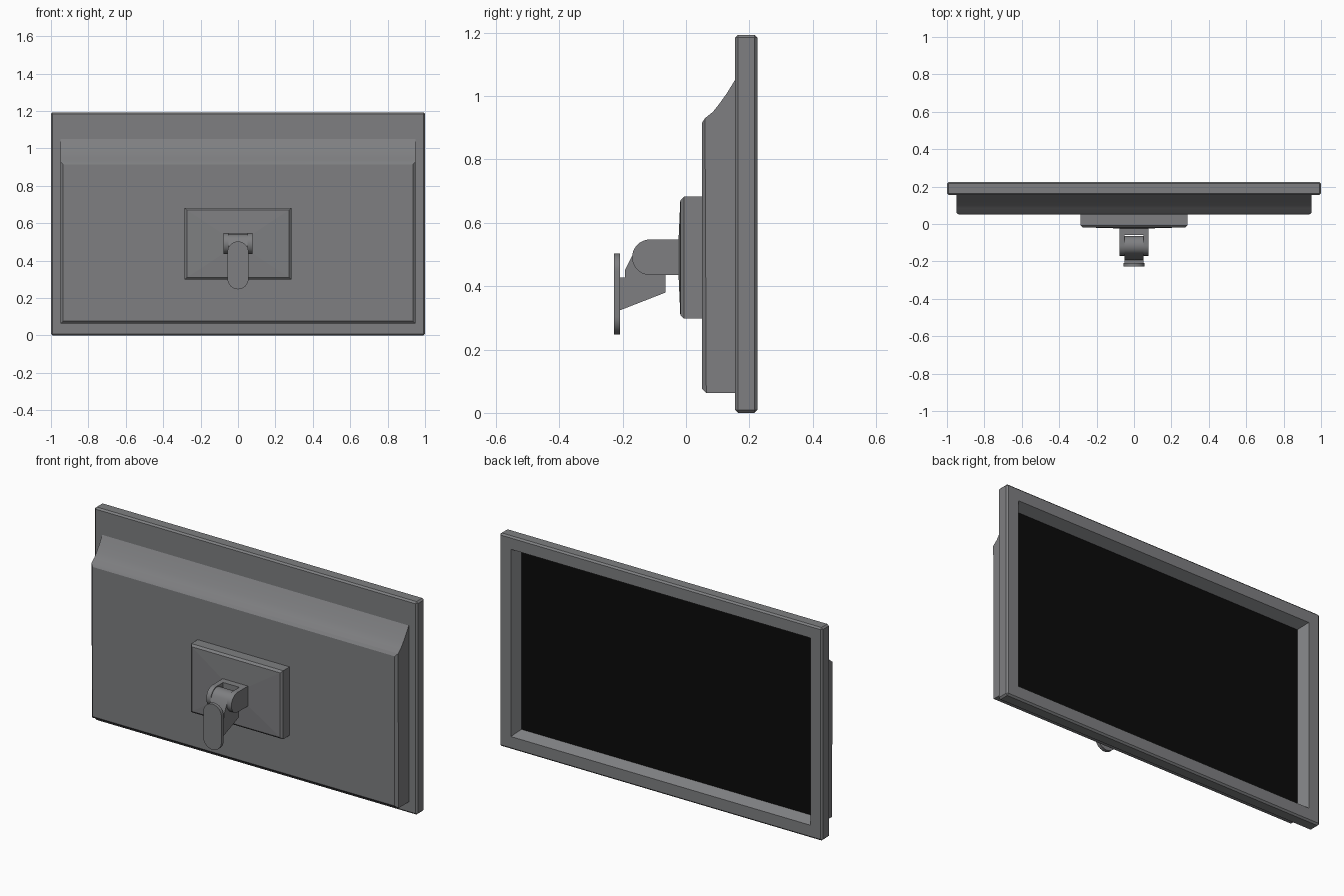
import bpy, bmesh, math
from mathutils import Vector

if "Cube" in bpy.data.objects:
    bpy.data.objects.remove(bpy.data.objects["Cube"])


def material(name, rgb):
    m = bpy.data.materials.new(name)
    m.diffuse_color = (*rgb, 1)
    m.use_nodes = True
    m.node_tree.nodes["Principled BSDF"].inputs["Base Color"].default_value = m.diffuse_color
    return m


GREY = material("grey plastic", (0.21, 0.212, 0.22))
BLACK = material("black screen", (0.003, 0.003, 0.003))


def finish(bm, name, smooth=True):
    bmesh.ops.recalc_face_normals(bm, faces=bm.faces)
    me = bpy.data.meshes.new(name)
    bm.to_mesh(me)
    bm.free()
    ob = bpy.data.objects.new(name, me)
    bpy.context.collection.objects.link(ob)
    me.materials.append(GREY)
    if smooth:
        bpy.ops.object.select_all(action='DESELECT')
        ob.select_set(True)
        bpy.context.view_layer.objects.active = ob
        bpy.ops.object.shade_smooth_by_angle(angle=math.radians(30))
    return ob


def prism(points, a, b, axis='x'):
    """Extrude a (y, z) profile along x, or an (x, z) profile along y."""
    bm = bmesh.new()
    place = (lambda p, t: (t, p[0], p[1])) if axis == 'x' else (lambda p, t: (p[0], t, p[1]))
    f = bm.faces.new([bm.verts.new(place(p, a)) for p in points])
    new = bmesh.ops.extrude_face_region(bm, geom=[f])['geom']
    d = Vector(place((0, 0), b - a))
    bmesh.ops.translate(bm, vec=d, verts=[v for v in new if isinstance(v, bmesh.types.BMVert)])
    bmesh.ops.recalc_face_normals(bm, faces=bm.faces)
    return bm


def rect(u0, u1, v0, v1):
    return [(u0, v0), (u1, v0), (u1, v1), (u0, v1)]


def arc(cu, cv, r, a0, a1, n):
    angles = [math.radians(a0 + (a1 - a0) * i / n) for i in range(n + 1)]
    return [(cu + r * math.cos(t), cv + r * math.sin(t)) for t in angles]


def bevel(bm, edges, size):
    bmesh.ops.bevel(bm, geom=edges, offset=size, segments=1, affect='EDGES', profile=0.5)


def front_edges(bm, y):
    return [e for e in bm.edges if all(abs(v.co.y - y) < 1e-4 for v in e.verts)]


# Display frame with a sloped bezel recess and black screen
bm = prism(rect(-1, 1, 0, 1.193), 0.155, 0.225, 'y')
bevel(bm, bm.edges[:], 0.009)
bm.normal_update()
face = max(bm.faces, key=lambda f: f.calc_center_median().y)
bmesh.ops.inset_region(bm, faces=[face], thickness=0.089)
walls = bmesh.ops.inset_region(bm, faces=[face], thickness=0.038)
bmesh.ops.translate(bm, vec=(0, -0.055, 0), verts=face.verts[:])
face.material_index = 1
frame = finish(bm, "display_frame", smooth=False)
frame.data.materials.append(BLACK)

# Rear shell with a curved sloping top
bm = prism([(0.156, 0.063), (0.05, 0.063), (0.05, 0.915), (0.06, 0.93), (0.085, 0.95),
            (0.105, 0.975), (0.13, 1.01), (0.156, 1.053)], -0.95, 0.95)
bevel(bm, [e for e in front_edges(bm, 0.05) if min(v.co.z for v in e.verts) < 0.9], 0.014)
finish(bm, "rear_shell")

# Mounting plate with a very shallow peaked face
bm = prism(rect(-0.285, 0.285, 0.298, 0.682), -0.018, 0.055, 'y')
bevel(bm, front_edges(bm, -0.018), 0.011)
face = min(bm.faces, key=lambda f: f.calc_center_median().y)
peak = bmesh.ops.poke(bm, faces=[face])['verts'][0]
peak.co.y = -0.026
finish(bm, "mounting_plate", smooth=False)

# Hinge fork: base block and two round-ended arms
finish(prism(rect(-0.06, -0.015, 0.435, 0.547), -0.055, 0.055), "fork_base")
arm = [(-0.015, 0.435), (-0.015, 0.547)] + arc(-0.114, 0.491, 0.056, 90, 270, 20)
for side, x in (("left", -0.078), ("right", 0.05)):
    finish(prism(arm, x, x + 0.028), side + "_fork_arm")

# Knuckle held between the fork arms
knuckle = [(-0.192, 0.42), (-0.192, 0.452)] + arc(-0.115, 0.491, 0.051, 158, 0, 18) + [(-0.064, 0.42)]
finish(prism(knuckle, -0.05, 0.05), "hinge_knuckle")

# Tapered bracket and pill-shaped wall plate
finish(prism([(-0.21, 0.323), (-0.21, 0.427), (-0.064, 0.427), (-0.064, 0.38)], -0.05, 0.05), "wall_bracket")
pill = arc(0, 0.447, 0.056, 0, 180, 20) + arc(0, 0.303, 0.056, 180, 360, 20)
finish(prism(pill, -0.227, -0.208, 'y'), "wall_plate")
